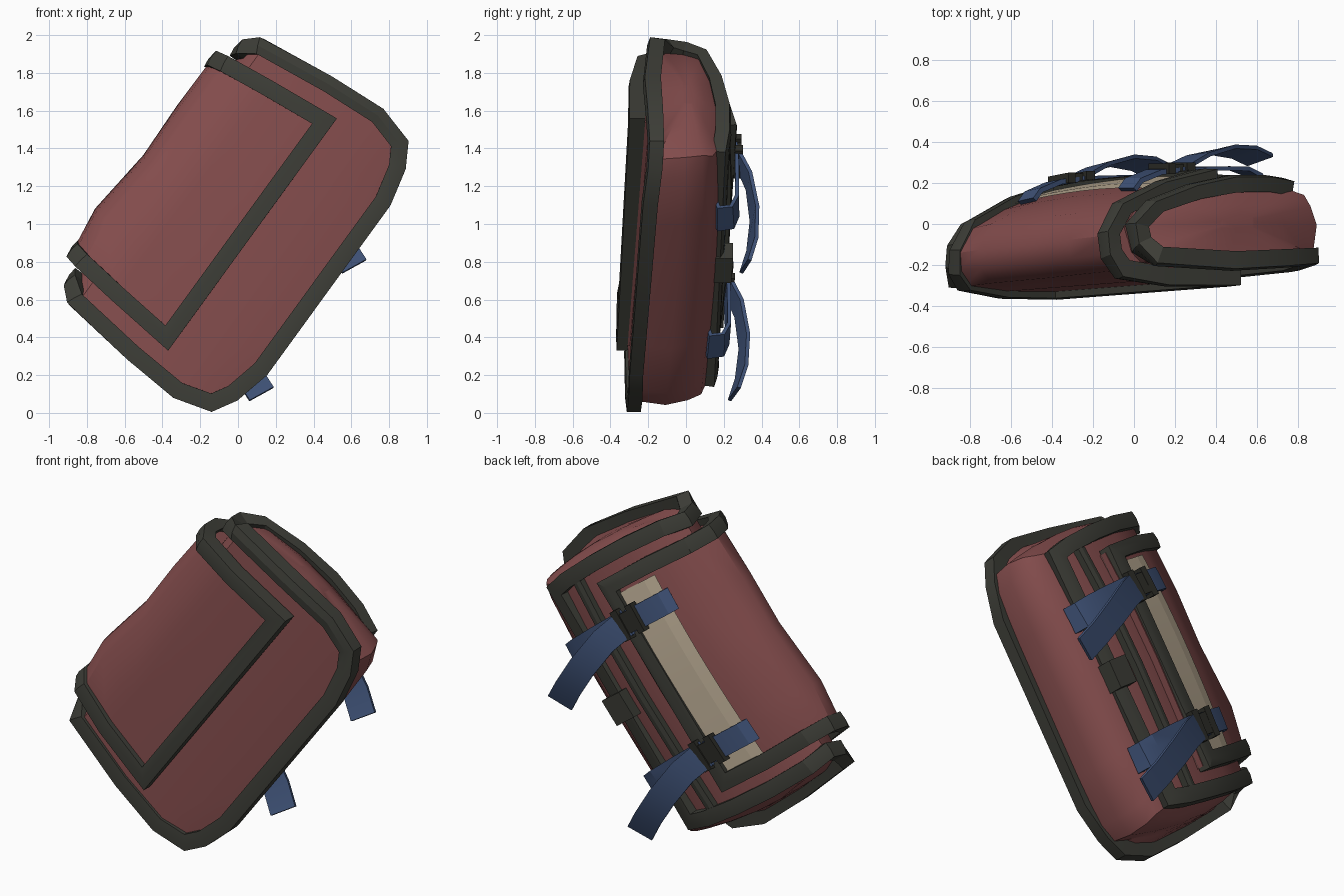
import bpy, bmesh, math
from mathutils import Vector

if "Cube" in bpy.data.objects:
    bpy.data.objects.remove(bpy.data.objects["Cube"])


def material(name, rgb):
    m = bpy.data.materials.new(name)
    m.diffuse_color = (*rgb, 1)
    m.use_nodes = True
    m.node_tree.nodes["Principled BSDF"].inputs["Base Color"].default_value = m.diffuse_color
    return m


RED = material("red canvas", (0.235, 0.075, 0.075))
DARK = material("dark trim", (0.046, 0.047, 0.038))
BLUE = material("blue strap", (0.05, 0.085, 0.185))
TAN = material("tan cloth", (0.50, 0.415, 0.30))
BLACK = material("black buckle", (0.026, 0.026, 0.021))


def clamp(x, lo=0.0, hi=1.0):
    return min(max(x, lo), hi)


# The bag lies in its own frame: u = length, v = height, y = depth.
# The back bows inward towards both ends and the whole bag leans.
def world(p):
    u, v, y = p
    bow = 0.09 if u > 0 else 0.09 * clamp(0.45 + v, 0.1)
    lean = 0.07 * u - 0.025 * u * clamp((-y - 0.25) / 0.05)
    y += lean - bow * u * u * clamp((y + 0.1) / 0.25)
    return Vector((0.588 * u - 0.809 * v, y, 1 + 0.809 * u + 0.588 * v))


def build(name, verts, faces, mat, angle=30):
    bm = bmesh.new()
    vs = [bm.verts.new(world(p)) for p in verts]
    for f in faces:
        bm.faces.new([vs[i] for i in f])
    bmesh.ops.recalc_face_normals(bm, faces=bm.faces)
    me = bpy.data.meshes.new(name)
    bm.to_mesh(me)
    bm.free()
    me.materials.append(mat)
    ob = bpy.data.objects.new(name, me)
    bpy.context.collection.objects.link(ob)
    bpy.ops.object.select_all(action='DESELECT')
    ob.select_set(True)
    bpy.context.view_layer.objects.active = ob
    bpy.ops.object.shade_smooth_by_angle(angle=math.radians(angle))
    return ob


def loft(name, profile, sags, mat, bulge=0.0):
    """Closed profile of (v, y, half length), stretched along u, with caps.
    Each sag is (length fraction, shift of upper edge, shift of lower edge)."""
    n = len(profile)
    rings = [[(f * h, v + (up if v > 0.5 else low if v < -0.5 else 0), y)
              for v, y, h in profile] for f, up, low in sags]
    if bulge:
        # Softly domed ends
        low = sags[-1][2]
        for k in (0.85, 0.55, 0.2):
            cap = [(bulge + (h - bulge) * k * k, (v + (low if v < -0.5 else 0)) * k,
                    -0.03 + (y + 0.03) * k) for v, y, h in profile]
            rings = [[(-u, v, y) for u, v, y in cap]] + rings + [cap]
    verts = [p for r in rings for p in r]
    faces = []
    m = len(rings)
    for k in range(m - 1):
        for i in range(n):
            j = (i + 1) % n
            faces.append((k * n + i, k * n + j, k * n + n + j, k * n + n + i))
    faces += [tuple(range(n)), tuple(range((m - 1) * n, m * n))]
    return build(name, verts, faces, mat, 40)


def sweep(name, path, w, h, mat, closed=False, crown=0.0):
    """Mitred strip along (u, v, y, normal v, normal y[, normal u]) points."""
    pts = [Vector(p[:3]) for p in path]
    k = len(pts)
    verts, faces = [], []
    for i, p in enumerate(path):
        a = pts[i - 1] if closed or i else None
        c = pts[(i + 1) % k] if closed or i < k - 1 else None
        d1 = (pts[i] - a).normalized() if a is not None else None
        d2 = (c - pts[i]).normalized() if c is not None else d1
        d1 = d1 or d2
        t = (d1 + d2).normalized()
        n = Vector((p[5] if len(p) > 5 else 0, p[3], p[4]))
        n = (n - t * n.dot(t)).normalized()
        b = t.cross(n)
        s = 1 / max(t.dot(d1), 0.6)
        turn = d2 - d1
        sb, sn = (s, 1) if abs(turn.dot(b)) > abs(turn.dot(n)) else (1, s)
        b, n = b * w / 2 * sb, n * h / 2 * sn
        ring = [b - n, b + n, n * (1 + crown), n - b, -b - n]
        verts += [pts[i] + r for r in ring]
    for i in range(k if closed else k - 1):
        o, q = i * 5, (i + 1) % k * 5
        faces += [(o + j, o + (j + 1) % 5, q + (j + 1) % 5, q + j) for j in range(5)]
    if not closed:
        faces += [tuple(range(5)), tuple(range(5 * k - 5, 5 * k))]
    return build(name, verts, faces, mat, 20)


def mirrored(half):
    return half + [(-p[0], *p[1:]) for p in reversed(half)]


def box(name, c, size, mat):
    verts = [[c[i] + size[i] / 2 * s[i] for i in range(3)] for s in
             [(a, b, d) for a in (-1, 1) for b in (-1, 1) for d in (-1, 1)]]
    return build(name, verts, [(0, 1, 3, 2), (4, 5, 7, 6), (0, 1, 5, 4),
                               (2, 3, 7, 6), (0, 2, 6, 4), (1, 3, 7, 5)], mat)


# Main bag
loft("bag_body", [
    (-0.555, -0.21, 0.79), (-0.565, -0.05, 0.81), (-0.535, 0.07, 0.80), (-0.46, 0.14, 0.78),
    (-0.37, 0.17, 0.76), (-0.1, 0.19, 0.76), (0.2, 0.15, 0.77), (0.44, 0.06, 0.77),
    (0.52, -0.05, 0.74), (0.49, -0.18, 0.77), (0.44, -0.235, 0.82), (0.05, -0.25, 0.87),
    (-0.27, -0.24, 0.89), (-0.45, -0.225, 0.84)],
    [(-1, 0, 0.05), (-0.87, 0, 0.01), (-0.5, 0, 0), (0, 0, 0), (0.5, 0, 0),
     (0.87, 0, 0.01), (1, 0, 0.05)], RED, 0.86)

# Binding around the main panel, front and back
sweep("body_trim", mirrored([
    (0.73, -0.36, 0.18, -0.2, 1), (0.755, -0.24, 0.195, 0, 1), (0.77, -0.03, 0.195, 0.1, 1),
    (0.775, 0.2, 0.155, 0.25, 1), (0.765, 0.43, 0.07, 0.55, 0.8), (0.74, 0.52, -0.05, 1, 0.1),
    (0.765, 0.51, -0.155, 1, -0.4), (0.83, 0.455, -0.215, 0.2, -1), (0.88, 0.05, -0.235, 0, -1),
    (0.90, -0.26, -0.225, 0, -1), (0.848, -0.442, -0.215, 0, -1),
    (0.74, -0.505, -0.215, 0, -1), (0.55, -0.55, -0.225, 0, -1)]),
    0.09, 0.075, DARK, True, 0.15)

# Flap folded over the upper edge
loft("flap", [
    (-0.09, -0.30, 0.73), (0.3, -0.30, 0.69), (0.54, -0.265, 0.66), (0.61, -0.19, 0.64),
    (0.625, -0.10, 0.63), (0.55, 0.035, 0.62), (0.36, 0.135, 0.63), (0.15, 0.20, 0.64),
    (-0.03, 0.225, 0.64), (-0.03, 0.18, 0.64), (0.3, 0.05, 0.65), (0.4, -0.2, 0.66),
    (-0.09, -0.23, 0.73)],
    [(-1, 0, 0), (-0.6, 0.035, 0), (0, -0.005, 0), (0.5, 0.005, 0), (1, 0, 0)], RED)

# Binding around the flap
sweep("flap_trim", mirrored([
    (0.62, 0.02, 0.222, 0.1, 1), (0.625, 0.28, 0.165, 0.3, 0.95), (0.615, 0.52, 0.055, 0.7, 0.7),
    (0.615, 0.60, -0.09, 1, 0), (0.63, 0.595, -0.19, 0.9, -0.4), (0.645, 0.54, -0.26, 0.3, -0.95),
    (0.675, 0.3, -0.295, 0, -1), (0.71, -0.05, -0.298, 0, -1)]),
    0.09, 0.07, DARK, True, 0.15)

# Seam binding on the back, and the tan strip on the flap
sweep("back_seam", [(u, -0.18, 0.2, 0, 1) for u in (-0.75, -0.4, 0, 0.4, 0.75)],
      0.055, 0.05, DARK, False, 0.2)
for name, v0, v1, y0, y1 in (("tan_strip", 0.04, 0.23, 0.224, 0.186),
                             ("tan_strip_edge", 0.23, 0.30, 0.186, 0.163)):
    us = [-0.61 + 0.117 * i for i in range(11)]
    build(name, [p for u in us for p in ((u, v0, y0), (u, v1, y1))],
          [(2 * i, 2 * i + 1, 2 * i + 3, 2 * i + 2) for i in range(10)], TAN)

# Keeper loop on the lower back binding
box("keeper_loop", (0, -0.35, 0.195), (0.16, 0.14, 0.10), DARK)

# Two buckled straps with loose tails
for side, u in (("upper", 0.40), ("lower", -0.435)):
    sweep(side + "_short_strap", [(u, 0.06, 0.25, 0, 1), (u, 0.17, 0.24, 0.2, 1),
                                  (u, 0.29, 0.20, 0.4, 1), (u, 0.33, 0.155, 0.9, 0.3)],
          0.13, 0.025, BLUE)
    sweep(side + "_long_strap", [(u, 0.04, 0.255, 0, 1), (u - 0.01, -0.2, 0.258, 0, 1),
                                 (u - 0.02, -0.36, 0.258, -0.2, 1),
                                 (u - 0.03, -0.445, 0.23, -0.8, 0.5),
                                 (u - 0.03, -0.46, 0.16, -1, 0), (u - 0.03, -0.38, 0.14, 0, -1)],
          0.15, 0.02, BLUE)
    sweep(side + "_loose_tail", [(u, 0.03, 0.265, 0, 1), (u - 0.03, -0.12, 0.32, 0, 1, -0.1),
                                 (u - 0.10, -0.32, 0.35, -0.1, 1, -0.25),
                                 (u - 0.17, -0.50, 0.34, -0.2, 1, -0.4),
                                 (u - 0.22, -0.63, 0.305, -0.3, 1, -0.45)], 0.15, 0.02, BLUE)
    box(side + "_buckle_body", (u, 0.065, 0.258), (0.12, 0.15, 0.045), BLACK)
    box(side + "_buckle_bar", (u, 0.01, 0.263), (0.18, 0.05, 0.05), BLACK)
    box(side + "_buckle_socket", (u, 0.12, 0.257), (0.17, 0.045, 0.05), BLACK)
